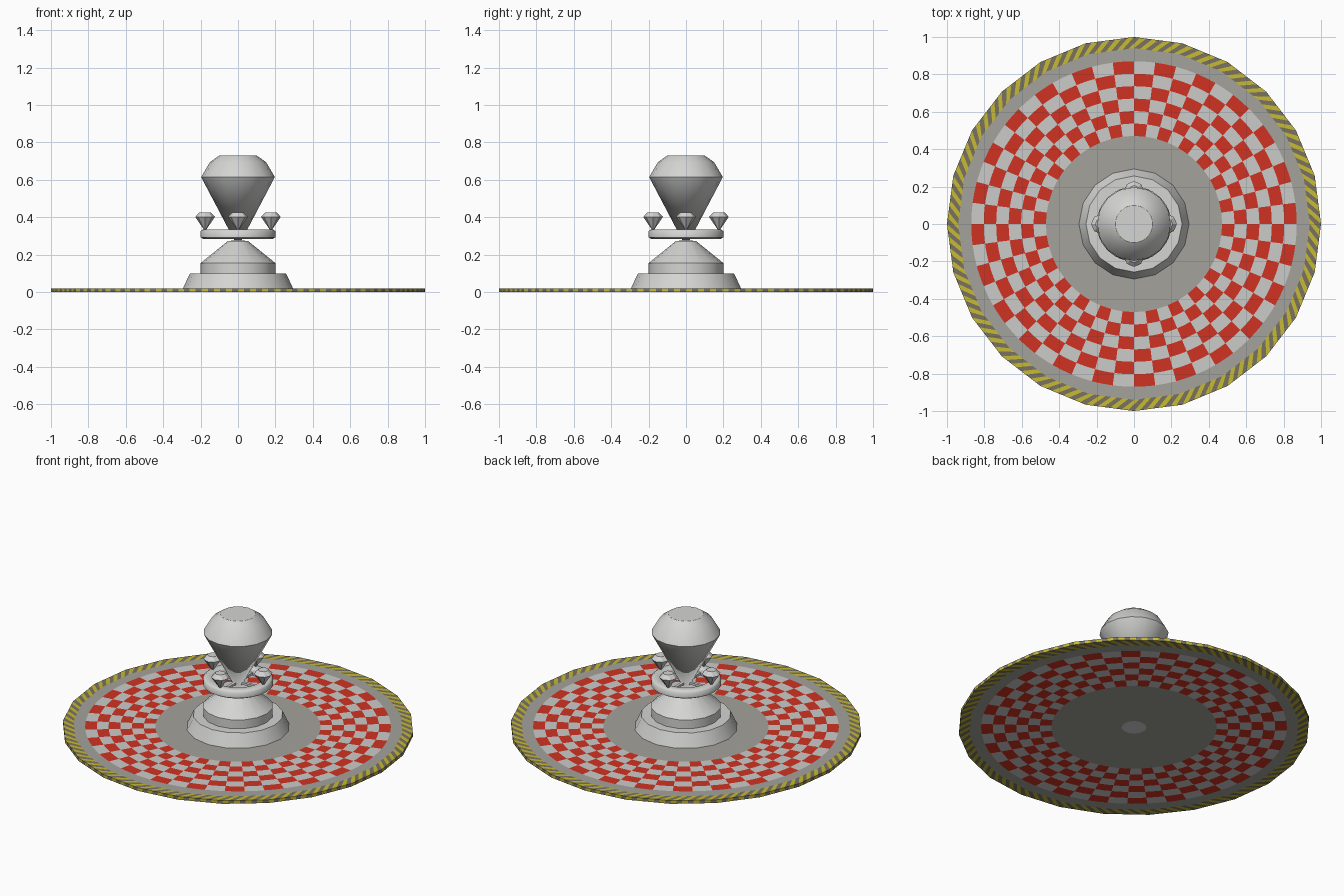
import bpy, bmesh, math
from mathutils import Matrix

if "Cube" in bpy.data.objects:
    bpy.data.objects.remove(bpy.data.objects["Cube"])


def material(name, rgb):
    m = bpy.data.materials.new(name)
    m.diffuse_color = (*rgb, 1)
    m.use_nodes = True
    m.node_tree.nodes["Principled BSDF"].inputs["Base Color"].default_value = m.diffuse_color
    return m


GREY = material("floor grey", (0.37, 0.36, 0.33))
WHITE = material("checker white", (0.60, 0.60, 0.59))
RED = material("checker red", (0.63, 0.033, 0.016))
YELLOW = material("stripe yellow", (0.57, 0.49, 0.035))
DARK = material("stripe dark", (0.19, 0.17, 0.12))
STONE = material("pale stone", (0.66, 0.66, 0.65))


def finish(name, bm, mats, smooth=None):
    bmesh.ops.recalc_face_normals(bm, faces=bm.faces)
    me = bpy.data.meshes.new(name)
    bm.to_mesh(me)
    bm.free()
    for m in mats:
        me.materials.append(m)
    ob = bpy.data.objects.new(name, me)
    bpy.context.collection.objects.link(ob)
    if smooth:
        bpy.ops.object.select_all(action='DESELECT')
        ob.select_set(True)
        bpy.context.view_layer.objects.active = ob
        bpy.ops.object.shade_smooth_by_angle(angle=math.radians(smooth))
    return ob


def lathe(name, profile, sides, loc=(0, 0, 0), smooth=None, closed=False):
    """Spin (radius, height) points about z."""
    bm = bmesh.new()
    rings = []
    for r, z in profile:
        if r == 0:
            rings.append([bm.verts.new((0, 0, z))] * sides)
        else:
            rings.append([bm.verts.new((r * math.cos(k * math.tau / sides),
                                        r * math.sin(k * math.tau / sides), z))
                          for k in range(sides)])
    pairs = list(zip(rings, rings[1:]))
    if closed:
        pairs.append((rings[-1], rings[0]))
    for a, b in pairs:
        for k in range(sides):
            n = (k + 1) % sides
            quad = list(dict.fromkeys((a[k], a[n], b[n], b[k])))
            bm.faces.new(quad)
    ob = finish(name, bm, [STONE], smooth)
    ob.location = loc
    return ob


# Floor disc: 24 sides, checker ring and striped rim on both faces
N, H = 192, 0.02
ROWS = 6
RADII = [0.07] + [0.47 + 0.4 * i / ROWS for i in range(ROWS + 1)] + [0.94, 1.0]
TWIST = 2


def rim_radius(r, k):
    if r < 0.9:
        return r
    a = math.radians(7.5)
    t = (k % 8) / 8 * 2 * a - a
    return r * math.cos(a) / math.cos(t)


bm = bmesh.new()
outer = []
for z in (0, H):
    rings = [[bm.verts.new((rim_radius(r, k) * math.cos(k * math.tau / N),
                            rim_radius(r, k) * math.sin(k * math.tau / N), z))
              for k in range(N)] for r in RADII]
    center = bm.faces.new(rings[0])
    center.material_index = 0 if z else 5
    for i in range(len(RADII) - 1):
        rim = i == len(RADII) - 2
        shift = -TWIST if rim else 0          # slanted rim stripes
        for k in range(N):
            f = bm.faces.new((rings[i][k], rings[i][(k + 1) % N],
                              rings[i + 1][(k + 1 + shift) % N],
                              rings[i + 1][(k + shift) % N]))
            if rim:
                f.material_index = 3 + k % 2
            elif 1 <= i <= ROWS:
                # the outermost row starts red at angle zero
                f.material_index = 2 if (k // 4 + ROWS - i) % 2 == 0 else 1
    outer.append(rings[-1])
for k in range(N):
    n = (k + 1) % N
    f = bm.faces.new((outer[0][k], outer[0][n], outer[1][n], outer[1][k]))
    f.material_index = 3 + k % 2
finish("floor_disc", bm, [GREY, WHITE, RED, YELLOW, DARK, STONE])

# Stepped pedestal with a conical cap
lathe("pedestal_base", [(0, 0.018), (0.295, 0.018), (0.257, 0.1), (0, 0.1)], 16, smooth=30)
lathe("pedestal_cap", [(0, 0.095), (0.2, 0.095), (0.2, 0.155), (0.055, 0.272), (0, 0.28)],
      16, smooth=30)

# Floating ring with rounded section
lathe("floating_ring", [(0.2, 0.293), (0.2, 0.325), (0.188, 0.335), (0.147, 0.335),
                        (0.135, 0.325), (0.135, 0.293), (0.147, 0.285), (0.188, 0.285)],
      24, smooth=50, closed=True)

# Thin spokes from the ring to the large gem
bm = bmesh.new()
for k in range(2):
    mat = (Matrix.Rotation(k * math.pi / 2, 4, 'Z') @ Matrix.Translation((0, 0, 0.305))
           @ Matrix.Diagonal((0.29, 0.018, 0.014, 1)))
    bmesh.ops.create_cube(bm, size=1, matrix=mat)
finish("ring_spokes", bm, [STONE])

# Large gem balanced on its tip
lathe("large_gem", [(0, 0.24), (0.197, 0.615), (0.15, 0.695), (0.1, 0.73), (0, 0.73)],
      16, smooth=35)

# Four small gems standing on the ring
for k in range(4):
    a = k * math.pi / 2
    lathe("small_gem_%d" % (k + 1),
          [(0, 0.325), (0.053, 0.402), (0.03, 0.426), (0, 0.426)], 8,
          loc=(0.176 * math.cos(a), 0.176 * math.sin(a), 0), smooth=30)
